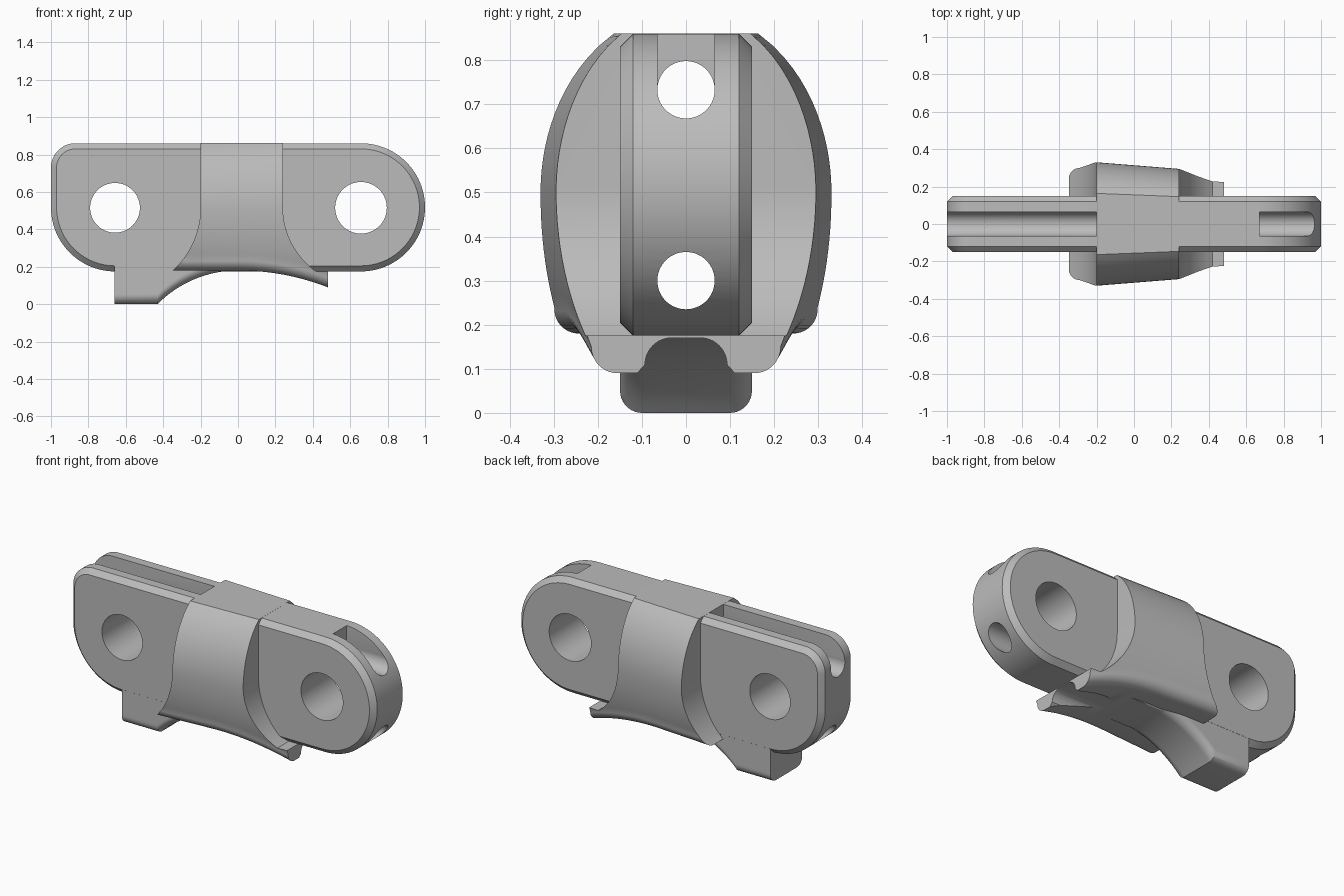
import bpy, bmesh
from math import sin, cos, radians, sqrt

if "Cube" in bpy.data.objects:
    bpy.data.objects.remove(bpy.data.objects["Cube"], do_unlink=True)

grey = bpy.data.materials.new("satin_grey")
grey.use_nodes = True
grey.diffuse_color = (0.5, 0.5, 0.5, 1)
grey.node_tree.nodes["Principled BSDF"].inputs["Base Color"].default_value = (0.5, 0.5, 0.5, 1)

TOP, BASE = 0.86, 0.175
MID = (TOP + BASE) / 2
END_R = (TOP - BASE) / 2
END_X = 1 - END_R


def arc(cx, cy, r, start, end, n=24):
    angles = [radians(start + (end - start) * i / n) for i in range(n + 1)]
    return [(cx + r * cos(a), cy + r * sin(a)) for a in angles]


def loft(name, rings, chamfer=0):
    """Skin a row of equal rings and cap both ends."""
    bm = bmesh.new()
    rows = [[bm.verts.new(p) for p in ring] for ring in rings]
    n = len(rows[0])
    for a, b in zip(rows, rows[1:]):
        for i in range(n):
            j = (i + 1) % n
            bm.faces.new((a[i], a[j], b[j], b[i]))
    caps = [bm.faces.new(rows[0]), bm.faces.new(rows[-1])]
    bmesh.ops.recalc_face_normals(bm, faces=bm.faces)
    if chamfer:
        rim = {e for f in caps for e in f.edges}
        bmesh.ops.bevel(bm, geom=list(rim), offset=chamfer, segments=1,
                        affect='EDGES', clamp_overlap=False)
    mesh = bpy.data.meshes.new(name)
    bm.to_mesh(mesh)
    bm.free()
    mesh.materials.append(grey)
    obj = bpy.data.objects.new(name, mesh)
    bpy.context.collection.objects.link(obj)
    return obj


def prism(name, pts, axis, lo, hi, chamfer=0):
    """Extrude a profile along x (profile in y, z) or along y (profile in x, z)."""
    place = (lambda p, d: (d, p[0], p[1])) if axis == 'x' else (lambda p, d: (p[0], d, p[1]))
    return loft(name, [[place(p, d) for p in pts] for d in (lo, hi)], chamfer)


def combine(target, tool, operation):
    mod = target.modifiers.new("combine", 'BOOLEAN')
    mod.operation = operation
    mod.solver = 'EXACT'
    mod.object = tool
    bpy.context.view_layer.objects.active = target
    bpy.ops.object.modifier_apply(modifier=mod.name)
    bpy.data.objects.remove(tool, do_unlink=True)


def cut(target, pts, axis, lo, hi):
    combine(target, prism("cutter", pts, axis, lo, hi), 'DIFFERENCE')


def circle(cx, cy, r):
    return arc(cx, cy, r, 0, 360, 64)[:-1]


def box(a, b, c, d):
    return [(a, c), (b, c), (b, d), (a, d)]


def section(x, width, shape, top, bottom, r):
    """Symmetric cross-section with rounded lower corners."""
    n = 24
    low = bottom + r
    half = []
    for i in range(n):
        z = top + (low - top) * i / n
        half.append((width * shape(z), z))
    half += arc(width * shape(low) - r, low, r, 0, -90, 10)
    return [(x, y, z) for y, z in half] + [(x, -y, z) for y, z in reversed(half)]


def steps(lo, hi, n):
    return [lo + (hi - lo) * i / n for i in range(n + 1)]


# Long link plate with chamfered rims
outline = (arc(END_X, MID, END_R, -90, 90, 48) + arc(-0.87, 0.73, 0.13, 90, 180, 16)
           + arc(-END_X, MID, END_R, 180, 270))
body = prism("link_body", outline, 'y', -0.15, 0.15, chamfer=0.03)


# Bulging middle barrel, tapering to the left and arched beneath
def bulge(z):
    d = z - 0.5
    return sqrt(1 - (5.8 if d > 0 else 3.2) * d * d)


def barrel_bottom(x):
    r = 1.325
    return 0.18 - (r - sqrt(r * r - x * x) if x > 0 else 0)


barrel = loft("barrel", [section(x, 0.314 - 0.08 * x, bulge, TOP + 0.0005, barrel_bottom(x), 0.06)
                         for x in steps(-0.45, 0.48, 36)])

# Barrel ends scooped concentrically with the pivot holes
for side, x, r in ((1, END_X, 0.4175), (-1, -END_X, 0.4575)):
    drop = MID - BASE
    inner = [p for p in arc(x, MID, r, 180 if side > 0 else 0, 270 if side > 0 else -90, 48)
             if p[1] > BASE]
    edge = x - side * sqrt(r * r - drop * drop)
    floor = BASE if side > 0 else 0.1
    pts = ([(inner[0][0], 1.2)] + inner + [(edge, BASE)]
           + ([(edge, floor)] if side < 0 else []) + [(side * 1.2, floor), (side * 1.2, 1.2)])
    cut(barrel, pts, 'y', -0.6, 0.6)

# Channel between the two lower lips
channel = (arc(0.033, 0.11, 0.06, 0, 90, 12) + arc(-0.033, 0.11, 0.06, 90, 180, 12)
           + [(-0.115, 0.085), (-0.115, -0.1), (0.115, -0.1), (0.115, 0.085)])
cut(barrel, channel, 'x', 0.01, 0.6)


# Foot with a concave sweep up to the underside
def foot_bottom(x):
    r = 0.604
    return max(0.18 - r + sqrt(r * r - x * x), 0) if x > -0.43 else 0


foot = loft("foot", [section(x, 0.1495, lambda z: 1, 0.3, foot_bottom(x), 0.05)
                     for x in [-0.66] + steps(-0.43, 0, 24)])
combine(body, barrel, 'UNION')
combine(body, foot, 'UNION')

# Pivot holes through the plate
cut(body, circle(-END_X, 0.515, 0.133), 'y', -0.5, 0.5)
cut(body, circle(END_X, 0.515, 0.138), 'y', -0.5, 0.5)

# Lengthwise bores, the upper one opened into slots at both ends
for z in (0.733, 0.3):
    cut(body, circle(0, z, 0.065), 'x', -1.2, 1.2)
cut(body, box(-0.0645, 0.0645, 0.735, 1.0), 'x', -1.2, -0.2)
cut(body, box(-0.0645, 0.0645, 0.735, 1.0), 'x', 0.67, 1.2)

bpy.ops.object.select_all(action='DESELECT')
body.select_set(True)
bpy.context.view_layer.objects.active = body
bpy.ops.object.shade_smooth_by_angle(angle=radians(30))
